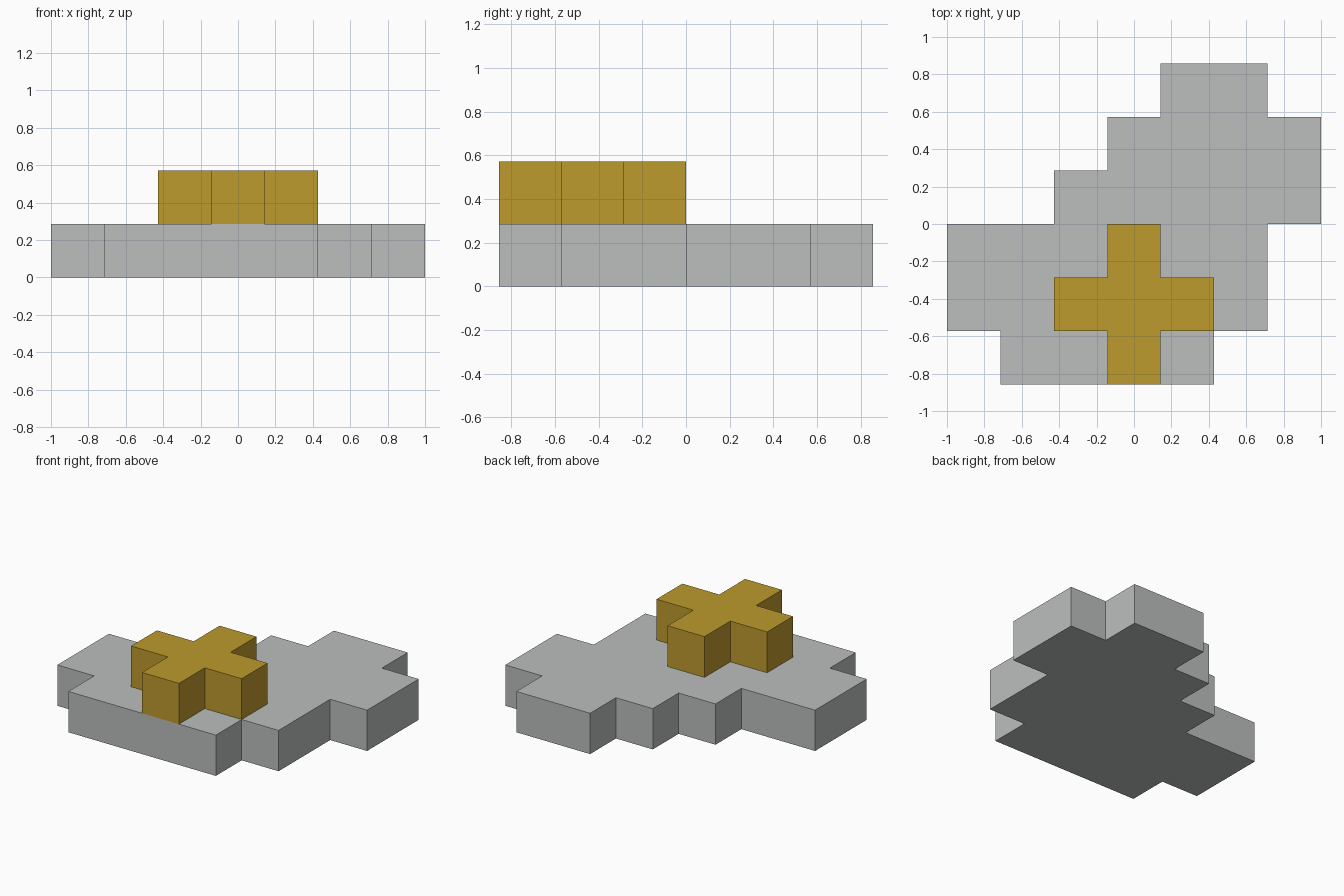
import bpy
import bmesh

cube = bpy.data.objects.get("Cube")
if cube:
    bpy.data.objects.remove(cube, do_unlink=True)

U = 2 / 7  # one block: the model is seven blocks wide


def make_material(name, color):
    mat = bpy.data.materials.new(name)
    mat.use_nodes = True
    mat.diffuse_color = color
    mat.node_tree.nodes["Principled BSDF"].inputs["Base Color"].default_value = color
    return mat


def extruded_part(name, outline, level, mat):
    """Extrude a counter-clockwise outline (in blocks) one block upward."""
    bm = bmesh.new()
    bottom = bm.faces.new([bm.verts.new((x * U, y * U, level * U)) for x, y in outline])
    top = bmesh.ops.extrude_face_region(bm, geom=[bottom], use_keep_orig=True)
    verts = [g for g in top["geom"] if isinstance(g, bmesh.types.BMVert)]
    bmesh.ops.translate(bm, verts=verts, vec=(0, 0, U))
    bmesh.ops.recalc_face_normals(bm, faces=bm.faces)
    mesh = bpy.data.meshes.new(name)
    bm.to_mesh(mesh)
    bm.free()
    mesh.materials.append(mat)
    obj = bpy.data.objects.new(name, mesh)
    bpy.context.collection.objects.link(obj)
    return obj


gray = make_material("stone gray", (0.5, 0.52, 0.515, 1))
gold = make_material("gold", (0.515, 0.328, 0.026, 1))

# Stepped base slab
base_outline = [
    (-2.5, -3), (1.5, -3), (1.5, -2), (2.5, -2), (2.5, 0), (3.5, 0),
    (3.5, 2), (2.5, 2), (2.5, 3), (0.5, 3), (0.5, 2), (-0.5, 2),
    (-0.5, 1), (-1.5, 1), (-1.5, 0), (-3.5, 0), (-3.5, -2), (-2.5, -2),
]
extruded_part("base_slab", base_outline, 0, gray)

# Plus-shaped block: one arm's three corners turned four times about its centre
cross_outline = []
arm = [(0.5, -0.5), (1.5, -0.5), (1.5, 0.5)]
for _ in range(4):
    cross_outline += [(x, y - 1.5) for x, y in arm]
    arm = [(-y, x) for x, y in arm]
extruded_part("plus_block", cross_outline, 1, gold)
